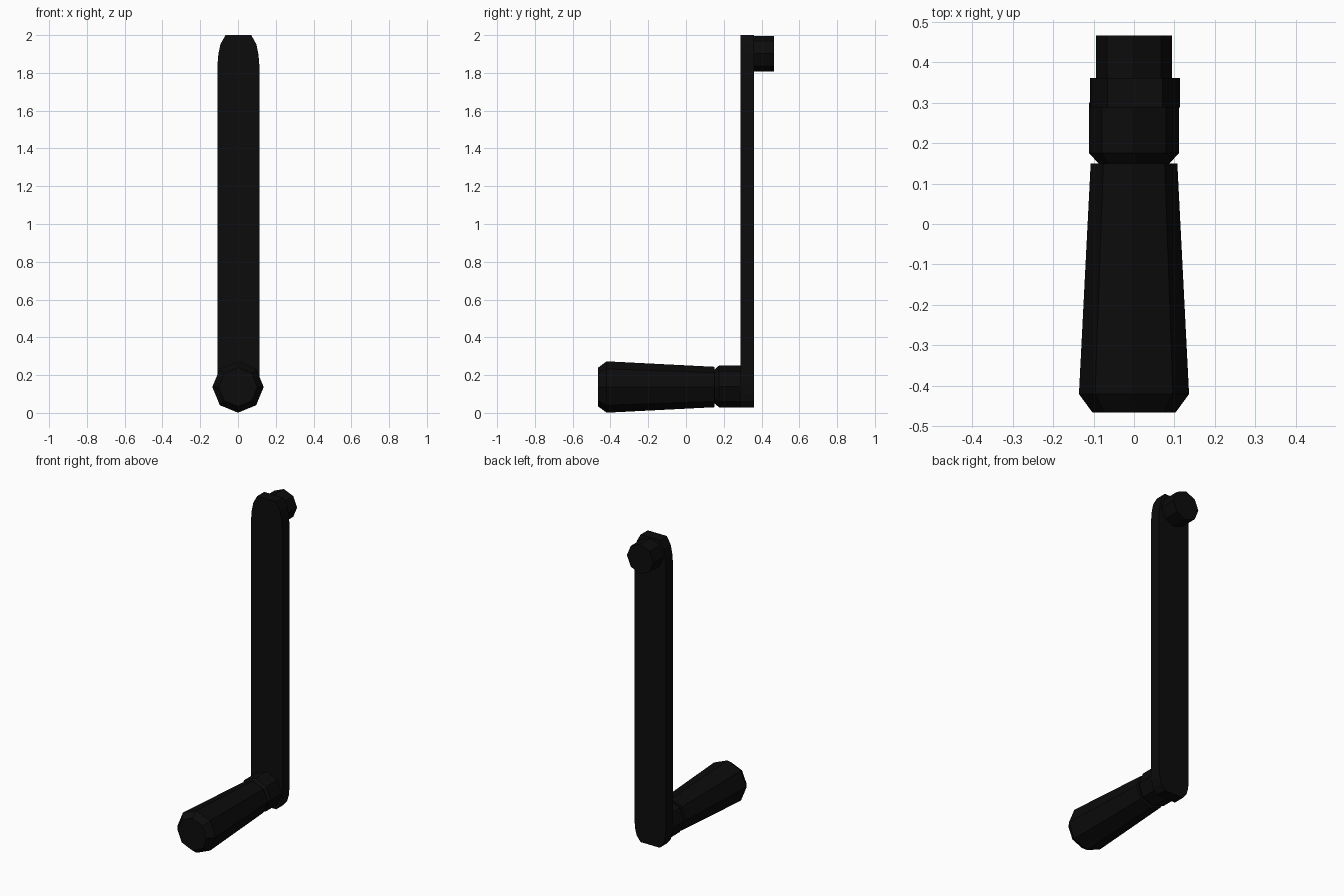
import bpy, bmesh, math

if "Cube" in bpy.data.objects:
    bpy.data.objects.remove(bpy.data.objects["Cube"])

black = bpy.data.materials.new("black")
black.diffuse_color = (0.0035, 0.0035, 0.0035, 1)
black.use_nodes = True
black.node_tree.nodes["Principled BSDF"].inputs["Base Color"].default_value = black.diffuse_color


def loft(name, rings):
    """Skin a list of equal-length closed rings, capping both ends."""
    bm = bmesh.new()
    loops = [[bm.verts.new(p) for p in ring] for ring in rings]
    n = len(loops[0])
    for a, b in zip(loops, loops[1:]):
        for i in range(n):
            j = (i + 1) % n
            bm.faces.new((a[i], a[j], b[j], b[i]))
    bm.faces.new(loops[0])
    bm.faces.new(loops[-1])
    bmesh.ops.recalc_face_normals(bm, faces=bm.faces)
    me = bpy.data.meshes.new(name)
    bm.to_mesh(me)
    bm.free()
    me.materials.append(black)
    ob = bpy.data.objects.new(name, me)
    bpy.context.collection.objects.link(ob)
    return ob


def octagon(y, r, zc):
    return [(r * math.cos(i * math.pi / 4), y, zc + r * math.sin(i * math.pi / 4))
            for i in range(8)]


def turned(name, profile, zc):
    return loft(name, [octagon(y, r, zc) for y, r in profile])


# tapered grip and the collar joining it to the arm
turned("grip", [(-0.465, 0.103), (-0.42, 0.136), (0.15, 0.107)], 0.137)
turned("collar", [(0.15, 0.088), (0.175, 0.111), (0.30, 0.111)], 0.14)

# flat arm with rounded ends
half = [(0.068, 0.028), (0.095, 0.062), (0.106, 0.10), (0.111, 0.15),
        (0.111, 1.84), (0.106, 1.90), (0.095, 1.952), (0.068, 2.0)]
outline = half + [(-x, z) for x, z in reversed(half)]
loft("arm", [[(x + 0.002, y, z) for x, z in outline] for y in (0.288, 0.36)])

# spindle stub on the back of the arm
turned("spindle", [(0.35, 0.094), (0.465, 0.094)], 1.902)
